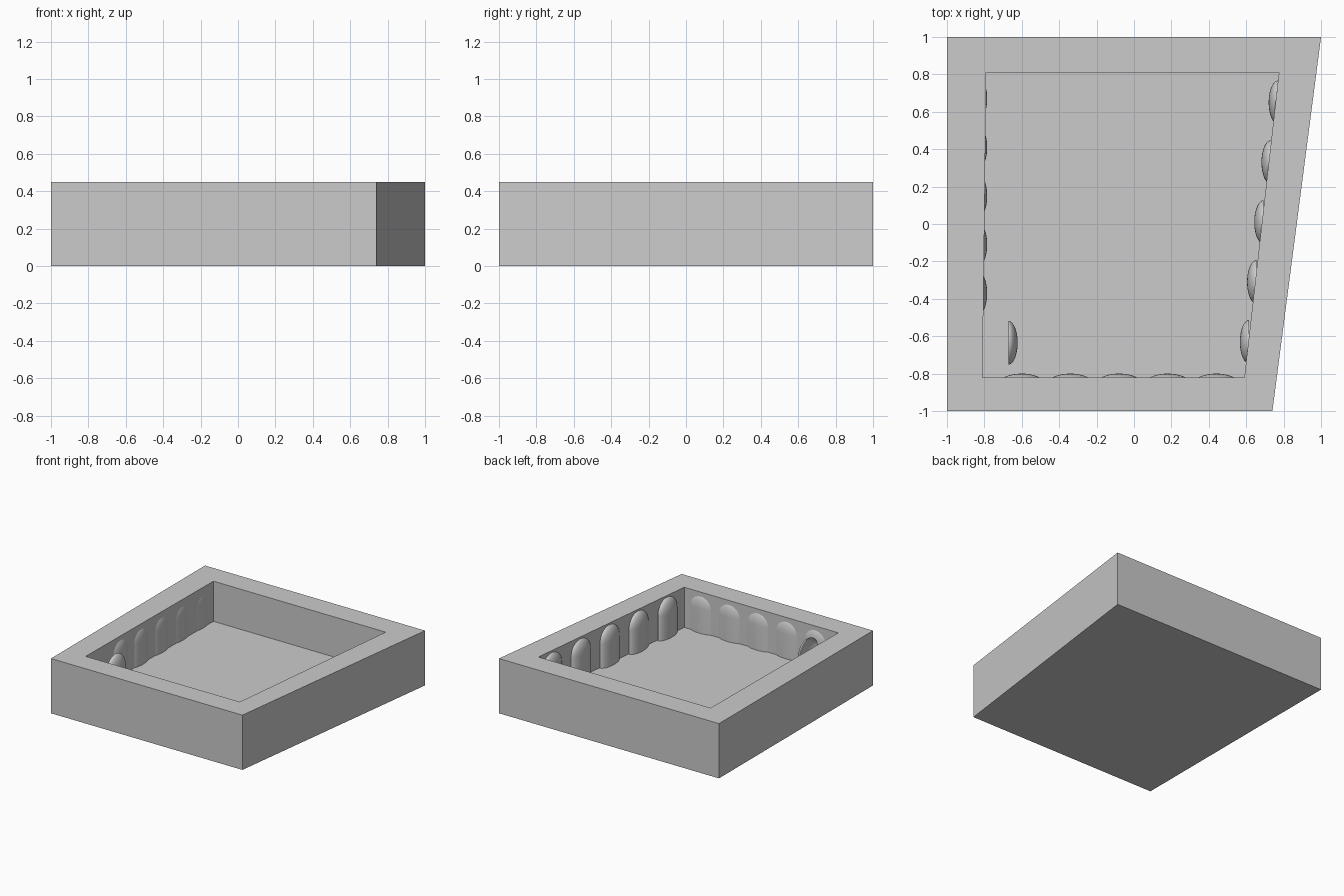
import bpy, bmesh, math

if "Cube" in bpy.data.objects:
    bpy.data.objects.remove(bpy.data.objects["Cube"])

HEIGHT, FLOOR = 0.45, 0.12
OUTER = [(-1, -1), (0.74, -1), (1, 1), (-1, 1)]
INNER = [(-0.81, -0.82), (0.59, -0.82), (0.775, 0.81), (-0.79, 0.81)]

grey = bpy.data.materials.new("plain grey")
grey.diffuse_color = (0.6, 0.6, 0.6, 1)
grey.use_nodes = True
grey.node_tree.nodes["Principled BSDF"].inputs["Base Color"].default_value = grey.diffuse_color


def finish(bm, name):
    bmesh.ops.recalc_face_normals(bm, faces=bm.faces)
    mesh = bpy.data.meshes.new(name)
    bm.to_mesh(mesh)
    bm.free()
    mesh.materials.append(grey)
    ob = bpy.data.objects.new(name, mesh)
    bpy.context.collection.objects.link(ob)
    return ob


# Tray: outer wall, rim, inner wall and floor as stacked loops
bm = bmesh.new()
loops = [[bm.verts.new((x, y, z)) for x, y in pts]
         for pts, z in ((OUTER, 0), (OUTER, HEIGHT), (INNER, HEIGHT), (INNER, FLOOR))]
for a, b in zip(loops, loops[1:]):
    for i in range(4):
        j = (i + 1) % 4
        bm.faces.new((a[i], a[j], b[j], b[i]))
bm.faces.new(loops[0])
bm.faces.new(loops[-1])
finish(bm, "tray")


# Rib: half elliptical column with a rounded top, open at the back
def rib(name, x, y, angle, half_width=0.117, depth=0.05, spring=0.32, seg=20):
    bm = bmesh.new()
    rings = [(FLOOR, 1.0)]
    for k in range(10):
        t = k / 10 * math.pi / 2
        rings.append((spring + half_width * math.sin(t), math.cos(t)))
    rows = []
    for z, s in rings:
        rows.append([bm.verts.new((depth * s * math.sin(math.pi * i / seg),
                                   -half_width * s * math.cos(math.pi * i / seg), z))
                     for i in range(seg + 1)])
    for a, b in zip(rows, rows[1:]):
        for i in range(seg):
            bm.faces.new((a[i], a[i + 1], b[i + 1], b[i]))
    tip = bm.verts.new((0, 0, spring + half_width))
    for i in range(seg):
        bm.faces.new((rows[-1][i], rows[-1][i + 1], tip))
    # face normals outward, away from the open back
    bmesh.ops.recalc_face_normals(bm, faces=bm.faces)
    if sum(f.normal.x * f.calc_area() for f in bm.faces) < 0:
        bmesh.ops.reverse_faces(bm, faces=bm.faces)
    mesh = bpy.data.meshes.new(name)
    bm.to_mesh(mesh)
    bm.free()
    mesh.materials.append(grey)
    for p in mesh.polygons:
        p.use_smooth = True
    ob = bpy.data.objects.new(name, mesh)
    ob.location = (x, y, 0)
    ob.rotation_euler.z = angle
    bpy.context.collection.objects.link(ob)


for i in range(5):
    rib(f"left_rib_{i}", -0.835, 0.67 - 0.26 * i, 0)
    rib(f"front_rib_{i}", -0.6 + 0.26 * i, -0.85, math.pi / 2)
    rib(f"right_rib_{i}", 0.77 - 0.0385 * i, 0.65 - 0.32 * i, math.pi)

# Free-standing rib set in from the left wall
rib("loose_rib", -0.672, -0.635, 0)
